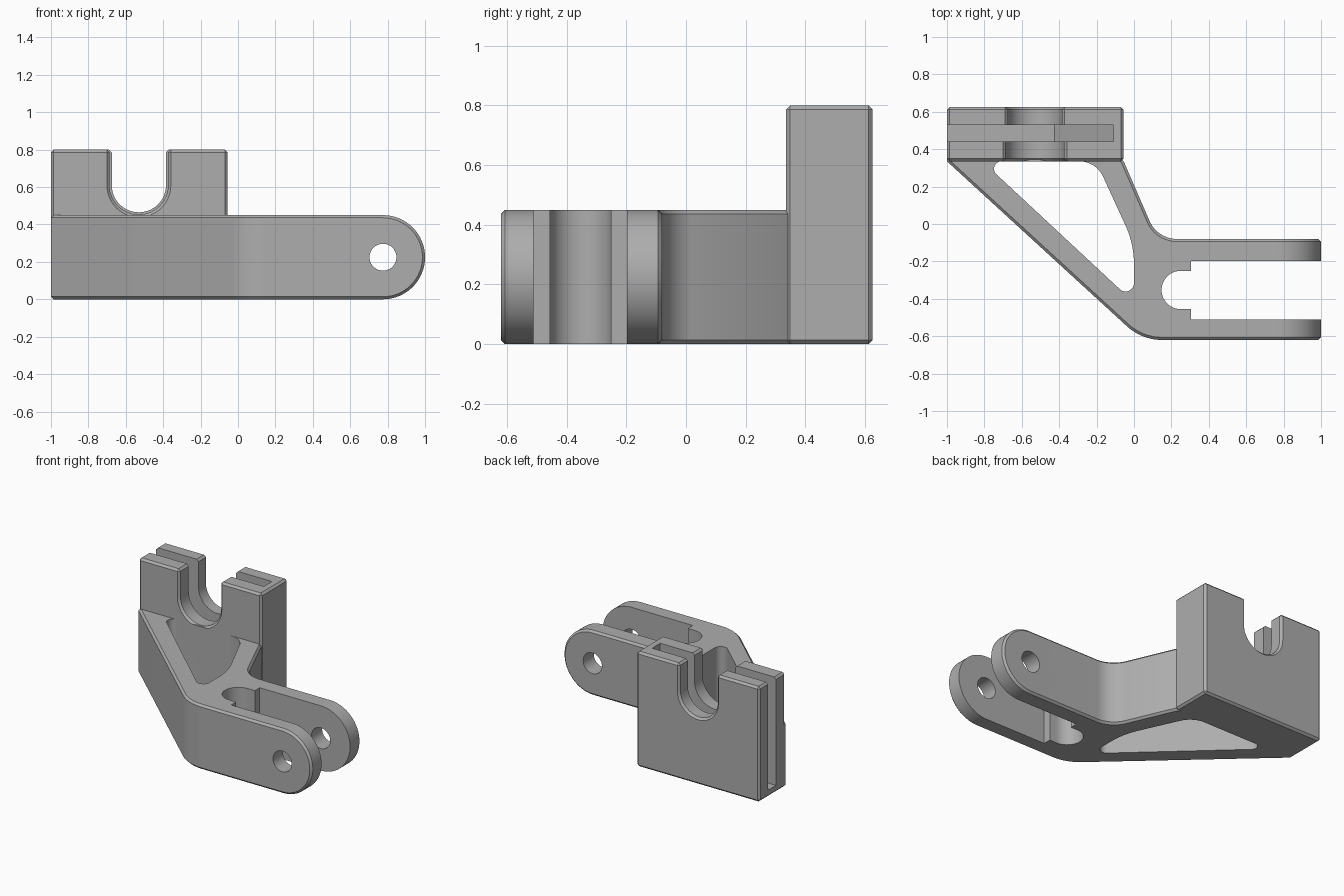
import bpy
import bmesh
from math import tan, sin, cos, pi
from mathutils import Vector

if "Cube" in bpy.data.objects:
    bpy.data.objects.remove(bpy.data.objects["Cube"], do_unlink=True)

grey = bpy.data.materials.new("plain grey")
grey.use_nodes = True
grey.diffuse_color = (0.42, 0.42, 0.42, 1)
grey.node_tree.nodes["Principled BSDF"].inputs["Base Color"].default_value = (0.42, 0.42, 0.42, 1)


def rounded(corners, steps=14):
    """Turn (x, y, radius) corners into an outline with filleted corners."""
    out = []
    for i, (x, y, r) in enumerate(corners):
        p = Vector((x, y))
        if r == 0:
            out.append(p)
            continue
        a = (Vector(corners[i - 1][:2]) - p).normalized()
        b = (Vector(corners[(i + 1) % len(corners)][:2]) - p).normalized()
        half = a.angle(b) / 2
        centre = p + (a + b).normalized() * (r / sin(half))
        first = p + a * (r / tan(half)) - centre
        last = p + b * (r / tan(half)) - centre
        sweep = pi - 2 * half
        for k in range(steps + 1):
            t = k / steps
            out.append(centre + (first * sin((1 - t) * sweep) + last * sin(t * sweep)) / sin(sweep))
    return out


def prism(name, points, low, high, axis="z"):
    """Closed solid from an x-y outline along z, or an x-z outline along y."""
    bm = bmesh.new()
    rings = []
    for h in (low, high):
        rings.append([bm.verts.new((p[0], p[1], h) if axis == "z" else (p[0], h, p[1]))
                      for p in points])
    bottom, top = rings
    bm.faces.new(bottom[::-1])
    bm.faces.new(top)
    for i in range(len(points)):
        bm.faces.new((bottom[i - 1], bottom[i], top[i], top[i - 1]))
    bmesh.ops.recalc_face_normals(bm, faces=bm.faces[:])
    mesh = bpy.data.meshes.new(name)
    bm.to_mesh(mesh)
    bm.free()
    mesh.materials.append(grey)
    obj = bpy.data.objects.new(name, mesh)
    bpy.context.scene.collection.objects.link(obj)
    return obj


def apply(obj, mod):
    bpy.context.view_layer.update()
    bpy.context.view_layer.objects.active = obj
    bpy.ops.object.modifier_apply(modifier=mod.name)


def combine(obj, tool, operation="DIFFERENCE"):
    mod = obj.modifiers.new("combine", "BOOLEAN")
    mod.object, mod.operation, mod.solver = tool, operation, "EXACT"
    apply(obj, mod)
    bpy.data.objects.remove(tool, do_unlink=True)


def chamfer(obj, width):
    mod = obj.modifiers.new("chamfer", "BEVEL")
    mod.width, mod.segments = width, 1
    mod.limit_method, mod.angle_limit = "ANGLE", 0.87
    mod.use_clamp_overlap = False
    apply(obj, mod)


def rect(x0, x1, y0, y1):
    return [(x0, y0), (x1, y0), (x1, y1), (x0, y1)]


def circle(x, y, r, n=40):
    return [(x + r * cos(2 * pi * k / n), y + r * sin(2 * pi * k / n)) for k in range(n)]


# Angled arm, with its fork end trimmed to a round nose
HEIGHT, NOSE = 0.45, 0.225
bracket = prism("bracket", rounded([
    (-1, 0.335, 0), (0.042, -0.62, 0.28), (1, -0.62, 0), (1, -0.08, 0),
    (0.125, -0.08, 0.16), (-0.055, 0.335, 0), (-0.09, 0.37, 0), (-1, 0.37, 0)]), 0, HEIGHT)
for side in (-1, 1):
    arc = [(0.775 + NOSE * cos(t), NOSE + side * NOSE * sin(t))
           for t in [pi / 2 * k / 16 for k in range(1, 16)]]
    outside = [(1.2, NOSE), (1, NOSE)] + arc
    level = NOSE + side * NOSE
    outside += [(0.775, level), (0.775, level + side * 0.1), (1.2, level + side * 0.1)]
    combine(bracket, prism("nose_trim", outside, -1, 0.3, "y"))
chamfer(bracket, 0.014)

# Upright clamp block with a U notch, wider in its front wall and at the blade
block = prism("clamp_block", rect(-1, -0.055, 0.335, 0.625), 0, 0.8)
for radius, y0, y1 in ((0.157, 0.2, 0.47), (0.19, 0.465, 0.505), (0.145, 0.5, 0.8)):
    cup = [(-0.53 - radius * cos(pi * k / 28), 0.61 - radius * sin(pi * k / 28)) for k in range(29)]
    notch = cup + [(-0.53 + radius, 1), (-0.53 - radius, 1)]
    combine(block, prism("notch", notch, y0, y1, "y"))
chamfer(block, 0.014)
combine(bracket, block, "UNION")

# Blade slot, open at the top and one end, with a ramped floor
slot = [(-1.2, 0.05), (-0.425, 0.05), (-0.11, 0.365), (-0.11, 1), (-1.2, 1)]
combine(bracket, prism("blade_slot", slot, 0.44, 0.53, "y"))

# Lightening window through the arm
window = rounded([(-0.81, 0.335, 0.04), (0, -0.419, 0.045), (0, -0.107, 0.5), (-0.203, 0.335, 0.14)])
combine(bracket, prism("window", window, -0.1, 0.6))

# Fork gap with round relief, and the pin hole
relief = [(0.25 - 0.1025 * sin(pi * k / 24), -0.353 + 0.1025 * cos(pi * k / 24)) for k in range(25)]
gap = relief + [(0.305, -0.4555), (0.305, -0.51), (1.2, -0.51), (1.2, -0.197),
                (0.305, -0.197), (0.305, -0.2505)]
combine(bracket, prism("fork_gap", gap, -0.1, 0.6))
combine(bracket, prism("pin_hole", circle(0.775, NOSE, 0.072), -1, 0.3, "y"))

# Smooth curves, crisp edges
bpy.ops.object.select_all(action="DESELECT")
bracket.select_set(True)
bpy.context.view_layer.objects.active = bracket
bpy.ops.object.shade_smooth_by_angle(angle=0.5)
